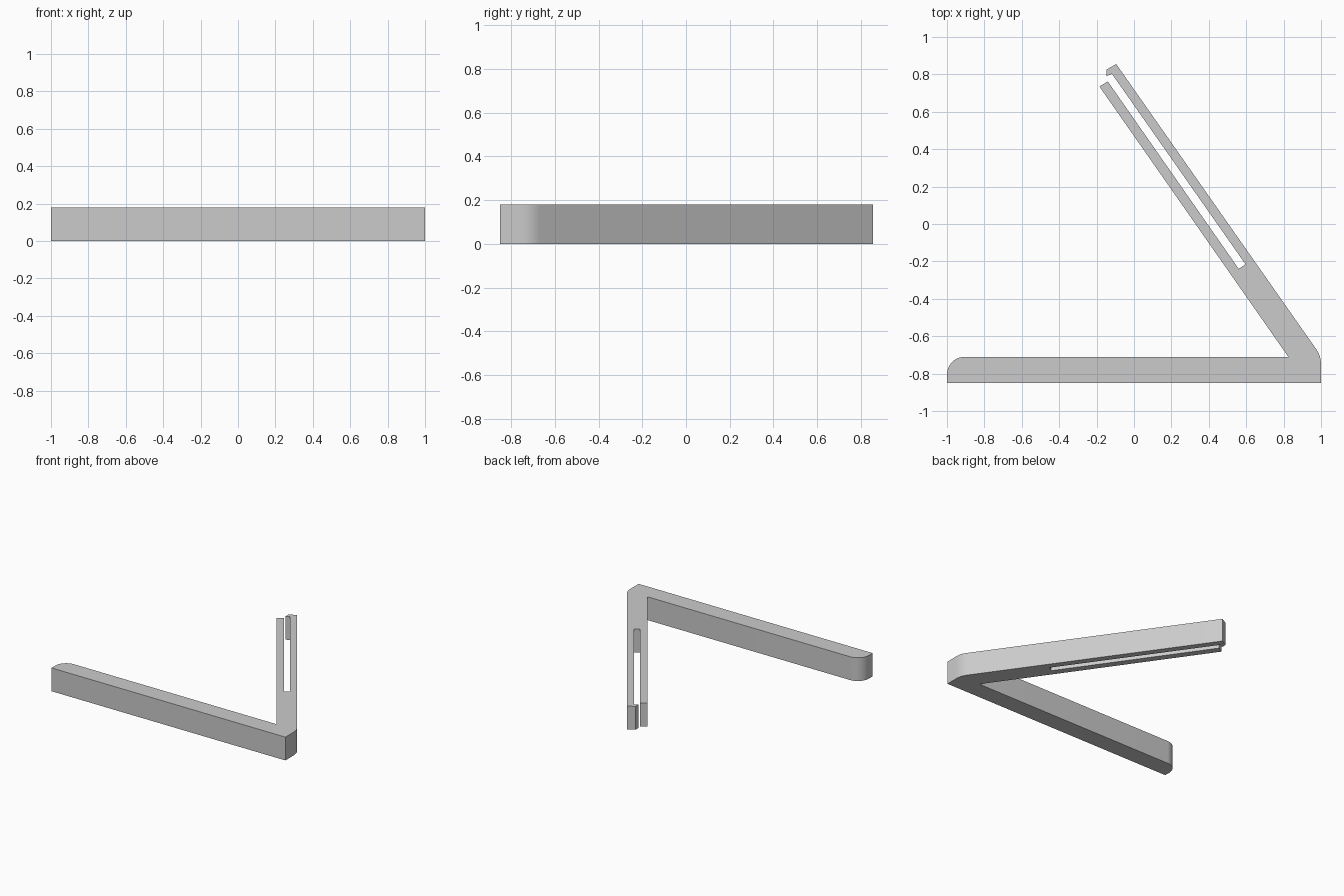
import bpy, bmesh, math
from mathutils import Vector

cube = bpy.data.objects.get("Cube")
if cube:
    bpy.data.objects.remove(cube, do_unlink=True)

HEIGHT = 0.18


def fillet(corner, before, after, radius, steps=12):
    """Round a profile corner with a tangent arc."""
    c = Vector(corner)
    a = (Vector(before) - c).normalized()
    b = (Vector(after) - c).normalized()
    half = a.angle(b) / 2
    centre = c + (a + b).normalized() * radius / math.sin(half)
    start = c + a * radius / math.tan(half) - centre
    end = c + b * radius / math.tan(half) - centre
    sweep = start.angle(end)
    return [centre + (start * math.sin(sweep * (1 - i / steps))
                      + end * math.sin(sweep * i / steps)) / math.sin(sweep)
            for i in range(steps + 1)]


# Outline: straight base bar, rounded heel, slotted arm with a hooked tip
base_start, base_end = (-1, -0.85), (1, -0.85)
heel, tip = (1, -0.706), (-0.095, 0.855)
crotch, bar_corner = (0.825, -0.71), (-1, -0.71)
outline = [base_start, base_end]
outline += fillet(heel, base_end, tip, 0.14)
outline += [tip, (-0.147, 0.826), (-0.147, 0.79), (-0.118, 0.803)]
outline += [(0.596, -0.215), (0.56, -0.24)]
outline += [(-0.14, 0.762), (-0.185, 0.735), crotch]
outline += fillet(bar_corner, crotch, base_start, 0.095)

# Extrude the outline into a solid
bm = bmesh.new()
face = bm.faces.new([bm.verts.new((p[0], p[1], 0)) for p in outline])
result = bmesh.ops.extrude_face_region(bm, geom=[face])
top = [v for v in result["geom"] if isinstance(v, bmesh.types.BMVert)]
bmesh.ops.translate(bm, verts=top, vec=(0, 0, HEIGHT))
bmesh.ops.recalc_face_normals(bm, faces=bm.faces)
mesh = bpy.data.meshes.new("slotted_clip")
bm.to_mesh(mesh)
bm.free()
clip = bpy.data.objects.new("slotted_clip", mesh)
bpy.context.collection.objects.link(clip)

# Plain grey finish
grey = bpy.data.materials.new("plain_grey")
grey.use_nodes = True
colour = (0.6, 0.6, 0.6, 1)
grey.diffuse_color = colour
grey.node_tree.nodes["Principled BSDF"].inputs["Base Color"].default_value = colour
mesh.materials.append(grey)

# Smooth the rounded ends and keep the edges crisp
bpy.context.view_layer.objects.active = clip
clip.select_set(True)
bpy.ops.object.shade_smooth_by_angle(angle=math.radians(30))
